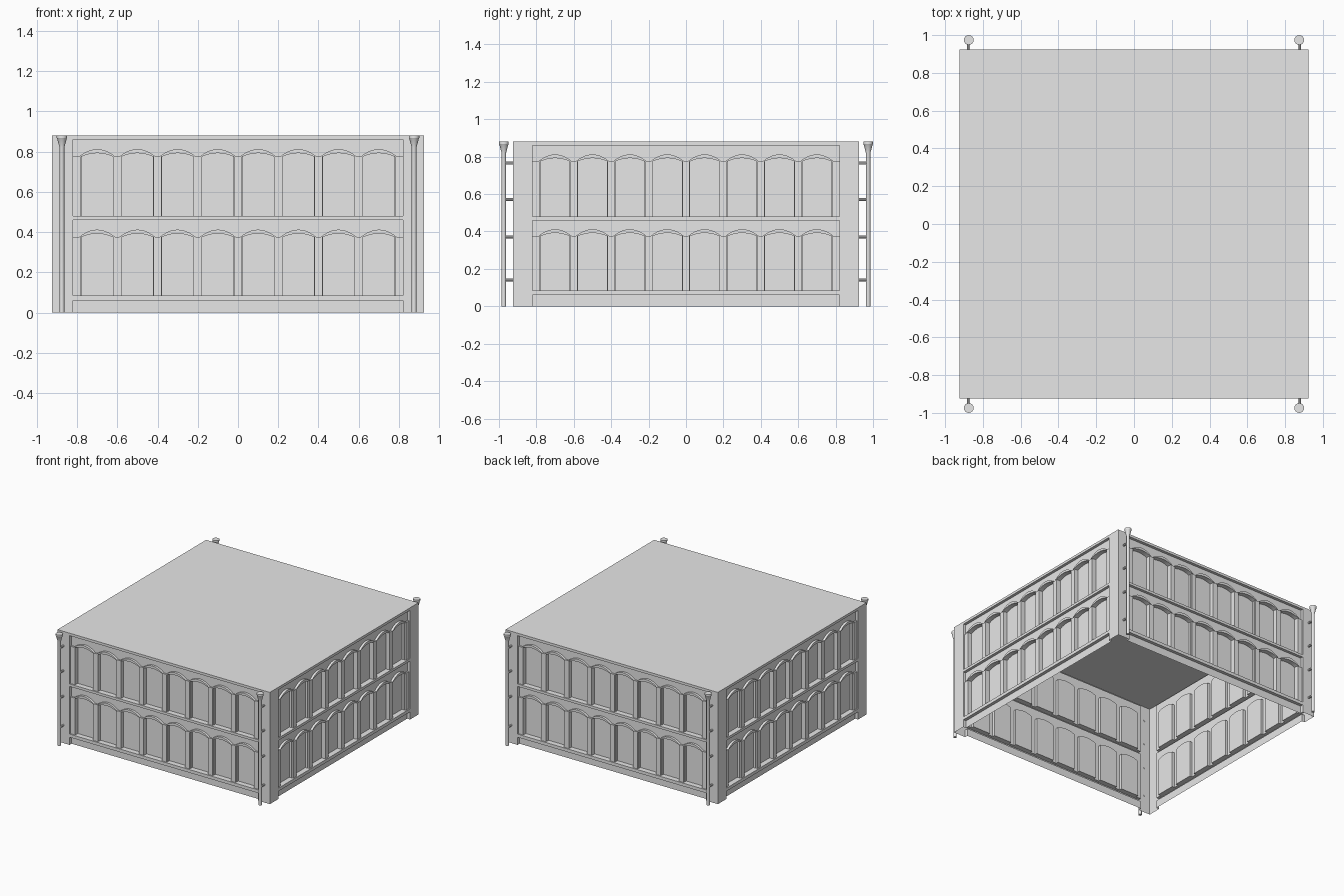
import bpy, bmesh, math
from mathutils import Matrix

default = bpy.data.objects.get("Cube")
if default:
    bpy.data.objects.remove(default, do_unlink=True)

grey = bpy.data.materials.new("plain grey")
grey.use_nodes = True
colour = (0.8, 0.8, 0.8, 1)
grey.diffuse_color = colour
grey.node_tree.nodes["Principled BSDF"].inputs["Base Color"].default_value = colour

HALF, HEIGHT = 0.925, 0.88      # half width of the block, and its height
FIELD = 0.82                    # half width of the panelled area
BAYS, PITCH = 8, 0.2
FIELD_DEPTH, BAY_DEPTH = 0.022, 0.042
OPENING = 0.078                 # half width of one bay opening
STEPS = 10


def add_object(name, mesh):
    obj = bpy.data.objects.new(name, mesh)
    bpy.context.collection.objects.link(obj)
    return obj


def finish(bm, name):
    mesh = bpy.data.meshes.new(name)
    bm.to_mesh(mesh)
    bm.free()
    mesh.materials.append(grey)
    return mesh


def face(bm, outline, depth):
    """Flat face from (u, z) points, set back from the wall plane."""
    bm.faces.new([bm.verts.new((u, depth - HALF, z)) for u, z in outline])


def rect(u0, u1, z0, z1):
    return [(u0, z0), (u1, z0), (u1, z1), (u0, z1)]


def step(bm, outline, start, end, closed=True):
    """Raise or sink an outline from one depth to another, without its cap."""
    count = len(outline)
    for i in range(count if closed else count - 1):
        a, b = outline[i], outline[(i + 1) % count]
        corners = [(a, start), (b, start), (b, end), (a, end)]
        bm.faces.new([bm.verts.new((p[0], d - HALF, p[1])) for p, d in corners])


def block(bm, outline, start, end):
    step(bm, outline, start, end)
    face(bm, outline, end)


def arc(centre, half, spring, rise):
    """Shallow arch, from right to left."""
    ts = [1 - 2 * i / STEPS for i in range(STEPS + 1)]
    return [(centre + half * t, spring + rise * (1 - t * t)) for t in ts]


def arcade(bm, z0, z1):
    """Sunken field holding a row of arched bays."""
    spring = z1 - 0.085
    step(bm, rect(-FIELD, FIELD, z0, z1), 0, FIELD_DEPTH)
    end = BAYS * PITCH / 2
    for s in (-1, 1):
        face(bm, rect(*sorted((s * end, s * FIELD)), z0, z1), FIELD_DEPTH)
    for i in range(BAYS):
        c = -end + PITCH * (i + 0.5)
        inner = arc(c, OPENING, spring, 0.017)
        # wall around the opening
        for a, b in zip(inner, inner[1:]):
            face(bm, [b, a, (a[0], z1), (b[0], z1)], FIELD_DEPTH)
        face(bm, rect(c - PITCH / 2, c - OPENING, z0, z1), FIELD_DEPTH)
        face(bm, rect(c + OPENING, c + PITCH / 2, z0, z1), FIELD_DEPTH)
        # sunken bay
        opening = [(c - OPENING, z0), (c + OPENING, z0)] + inner
        block(bm, opening, FIELD_DEPTH, BAY_DEPTH)
        # raised arch moulding, built as short wedges
        outer = arc(c, 0.09, spring, 0.037)
        step(bm, outer + inner[::-1], FIELD_DEPTH, 0.004)
        for k in range(STEPS):
            face(bm, [inner[k + 1], inner[k], outer[k], outer[k + 1]], 0.004)
    # pilasters between the bays
    for i in range(BAYS + 1):
        c = -end + PITCH * i
        block(bm, rect(max(c - 0.02, -FIELD), min(c + 0.02, FIELD), z0, spring),
              FIELD_DEPTH, 0.009)


# One wall, used on all four sides
bm = bmesh.new()
for s in (-1, 1):
    face(bm, rect(*sorted((s * FIELD, s * HALF)), 0, HEIGHT), 0)
for low, high in ((0.06, 0.085), (0.46, 0.48), (0.86, HEIGHT)):
    face(bm, rect(-FIELD, FIELD, low, high), 0)
arcade(bm, 0.085, 0.46)
arcade(bm, 0.48, 0.86)
plinth = rect(-FIELD, FIELD, 0, 0.06)
step(bm, plinth[1:] + plinth[:1], 0, 0.025, closed=False)
face(bm, plinth, 0.025)
bmesh.ops.remove_doubles(bm, verts=bm.verts, dist=0.0001)
wall = finish(bm, "wall")
for i, name in enumerate(("front_wall", "left_wall", "back_wall", "right_wall")):
    add_object(name, wall).rotation_euler.z = i * math.pi / 2

# Flat roof
bm = bmesh.new()
bm.faces.new([bm.verts.new((x * HALF, y * HALF, HEIGHT))
              for x, y in ((-1, -1), (1, -1), (1, 1), (-1, 1))])
add_object("roof", finish(bm, "roof"))

# Drainpipe with a flared hopper, turned from a profile, plus wall brackets
bm = bmesh.new()
profile = [(0.012, 0), (0.012, 0.82), (0.016, 0.835), (0.024, 0.865), (0.026, 0.868),
           (0.026, HEIGHT)]
SIDES = 16
rings = []
for r, z in profile:
    angles = [2 * math.pi * k / SIDES for k in range(SIDES)]
    rings.append([bm.verts.new((r * math.cos(a), r * math.sin(a), z)) for a in angles])
for low, high in zip(rings, rings[1:]):
    for k in range(SIDES):
        n = (k + 1) % SIDES
        bm.faces.new((low[k], low[n], high[n], high[k]))
bm.faces.new(rings[-1])
bm.faces.new(rings[0][::-1])
for z in (0.14, 0.37, 0.57, 0.765):
    place = Matrix.Translation((0, 0.027, z)) @ Matrix.Rotation(math.pi / 2, 4, "X")
    bmesh.ops.create_cone(bm, cap_ends=True, segments=8, radius1=0.008,
                          radius2=0.008, depth=0.05, matrix=place)
for f in bm.faces:
    f.smooth = True
pipe = finish(bm, "drainpipe")
pipe.set_sharp_from_angle(angle=math.radians(30))
for side, x in (("right", -0.875), ("left", 0.875)):
    for end, y in (("front", -0.974), ("back", 0.974)):
        obj = add_object(f"{end}_{side}_drainpipe", pipe)
        obj.location = (x, y, 0)
        obj.rotation_euler.z = math.pi if y > 0 else 0
